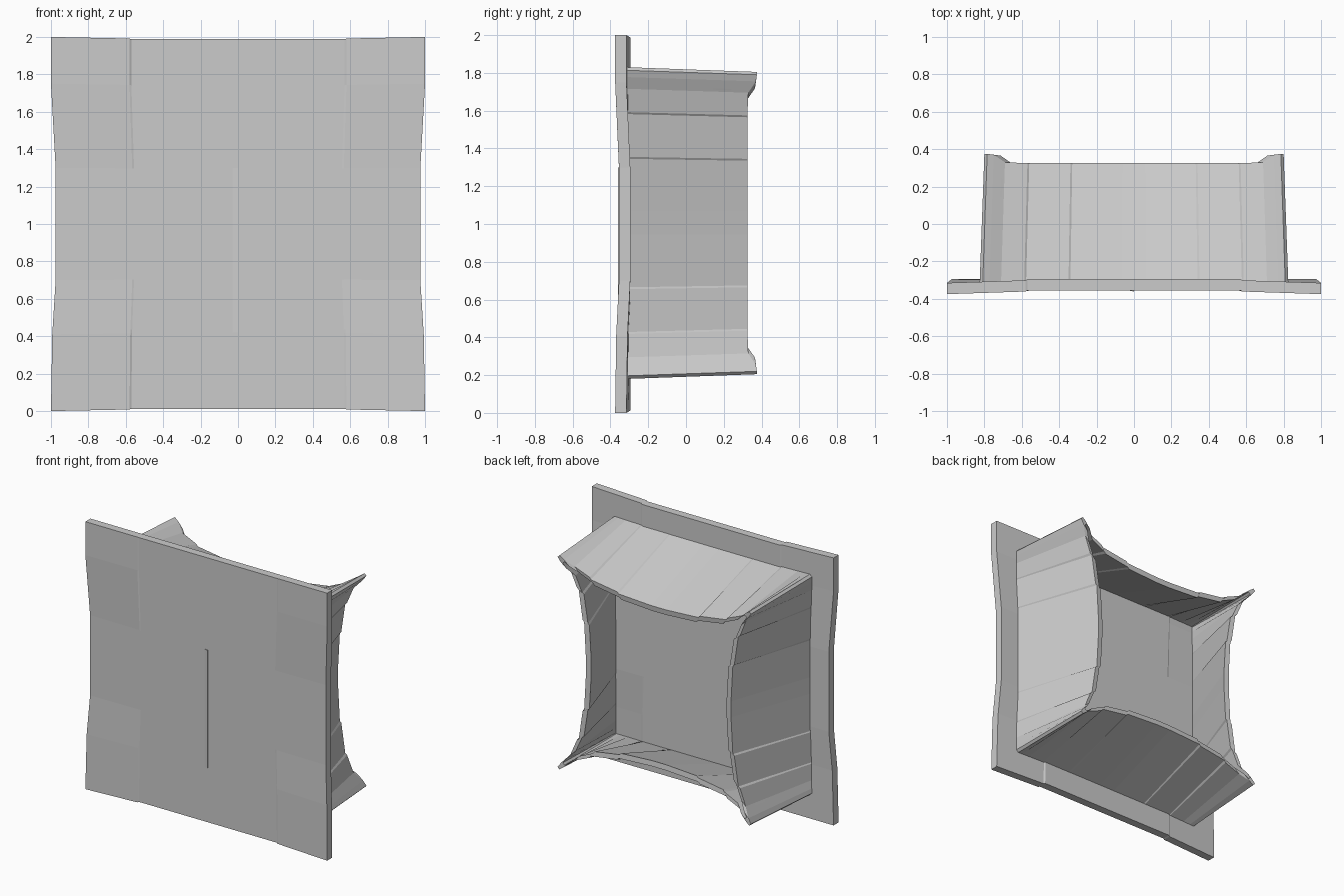
import bpy
import bmesh
from math import pi
from mathutils import Matrix, Vector

cube = bpy.data.objects.get("Cube")
if cube:
    bpy.data.objects.remove(cube, do_unlink=True)

MID = 1.005  # height of the collar's axis


def make_object(name, bm):
    bmesh.ops.recalc_face_normals(bm, faces=bm.faces)
    mesh = bpy.data.meshes.new(name)
    bm.to_mesh(mesh)
    bm.free()
    obj = bpy.data.objects.new(name, mesh)
    bpy.context.collection.objects.link(obj)
    return obj


def ramp(value, start, end):
    return min(max((value - start) / (end - start), 0), 1)


# Front plate: corners pushed out and forward, with panel steps near the corners
def plate_point(x, z):
    across = ramp(abs(x), 0.57, 1)
    if abs(x) > 0.575:
        across = max(across, 0.3)
    up = ramp(abs(z - 1), 0.3, 0.7)
    px = x * (0.975 + 0.025 * up)
    pz = 1 + (z - 1) * (0.988 + 0.012 * across)
    return Vector((px, -0.355 - 0.02 * across * up, pz))


def build_plate():
    xs = [-1, -0.58, -0.57, 0, 0.57, 0.58, 1]
    zs = [0, 0.41, 0.43, 0.7, 1.3, 1.75, 2]
    bm = bmesh.new()
    grid = [[bm.verts.new(plate_point(x, z)) for z in zs] for x in xs]
    for a, b in zip(grid, grid[1:]):
        for j in range(len(zs) - 1):
            bm.faces.new((a[j], b[j], b[j + 1], a[j + 1]))
    # Thicken the sheet backwards
    top = bmesh.ops.extrude_face_region(bm, geom=bm.faces[:], use_keep_orig=True)
    moved = [g for g in top["geom"] if isinstance(g, bmesh.types.BMVert)]
    bmesh.ops.translate(bm, verts=moved, vec=(0, 0.06, 0))
    return make_object("front_plate", bm)


# Half of one collar side: position along, rim distance from axis, rim depth
HALF_RIM = [
    (0.06, 0.60, 0.325), (0.33, 0.615, 0.325), (0.34, 0.627, 0.325),
    (0.56, 0.66, 0.325), (0.57, 0.675, 0.325), (0.69, 0.725, 0.33),
    (0.75, 0.775, 0.37), (0.785, 0.80, 0.375),
]


def ring(point):
    """Repeat one side's points around the four sides of the collar."""
    side = [(-t, d, y) for t, d, y in reversed(HALF_RIM)] + HALF_RIM
    points = []
    for turn in range(4):
        spin = Matrix.Rotation(turn * pi / 2, 3, "Y")
        points += [spin @ Vector(point(*p)) + Vector((0, 0, MID)) for p in side]
    return points


def build_collar():
    rings = [
        ring(lambda t, d, y: (t * 1.03, -0.31, 0.825)),
        ring(lambda t, d, y: (t, y, d)),
        ring(lambda t, d, y: (t * 0.95, y - 0.005, d - 0.04)),
        ring(lambda t, d, y: (t * 1.005, -0.31, 0.793)),
    ]
    bm = bmesh.new()
    loops = [[bm.verts.new(p) for p in r] for r in rings]
    count = len(loops[0])
    for a, b in zip(loops, loops[1:] + loops[:1]):
        for i in range(count):
            j = (i + 1) % count
            bm.faces.new((a[i], a[j], b[j], b[i]))
    return make_object("flared_collar", bm)


# Shallow raised strip on the front, tapering flush on one side
def build_strip():
    bm = bmesh.new()
    ends = []
    for z in (0.42, 1.3):
        ends.append([bm.verts.new((x, y, z)) for x, y in
                     ((-0.035, -0.354), (0, -0.361), (0, -0.35))])
    low, high = ends
    bm.faces.new(low)
    bm.faces.new(high)
    for i in range(3):
        j = (i + 1) % 3
        bm.faces.new((low[i], low[j], high[j], high[i]))
    return make_object("front_strip", bm)


build_plate()
build_collar()
build_strip()
